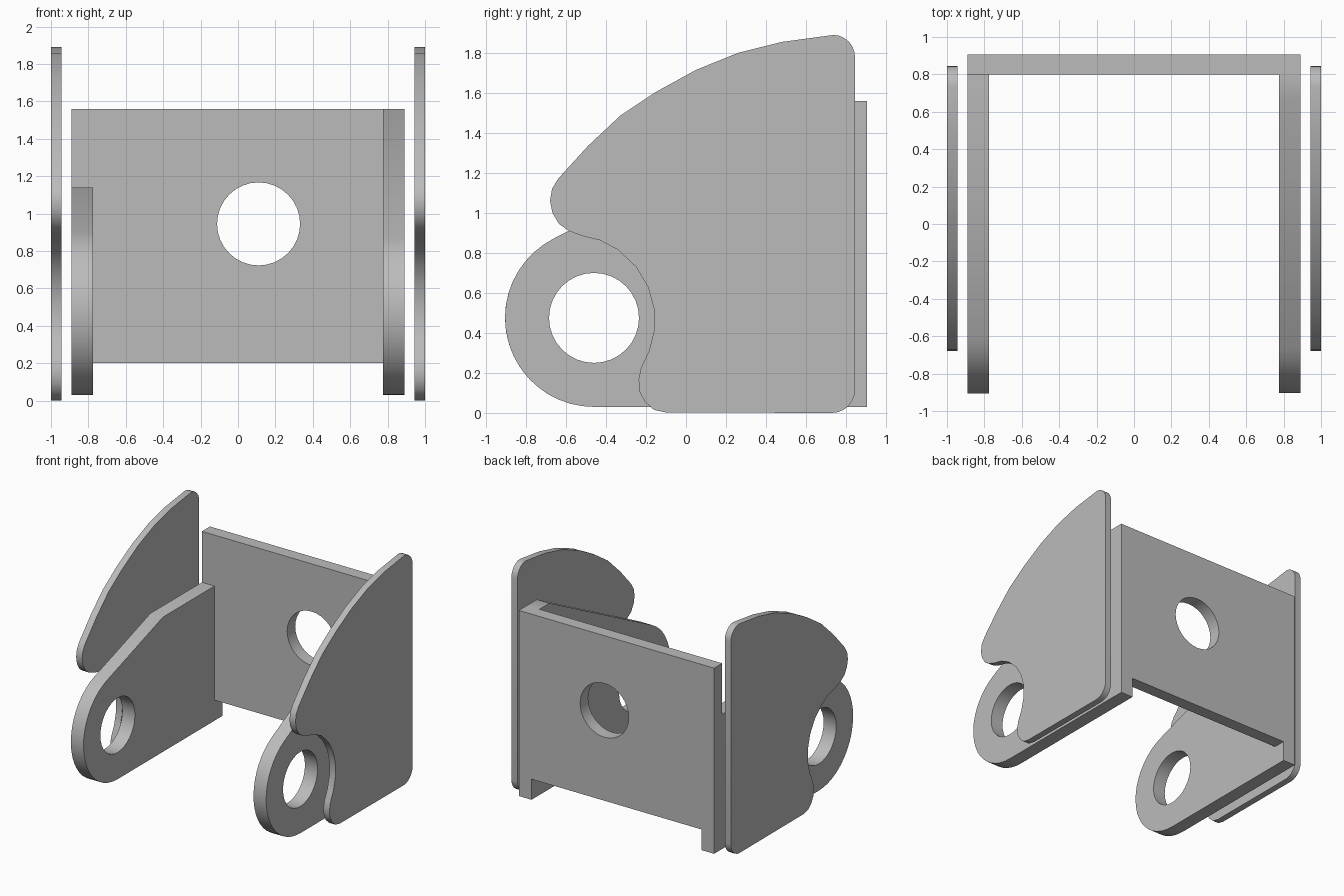
import bpy, bmesh, math
from mathutils import Vector

cube = bpy.data.objects.get("Cube")
if cube:
    bpy.data.objects.remove(cube, do_unlink=True)

# Single grey metal
metal = bpy.data.materials.new("grey_metal")
metal.use_nodes = True
colour = (0.50, 0.50, 0.50, 1)
metal.diffuse_color = colour
metal.node_tree.nodes["Principled BSDF"].inputs["Base Color"].default_value = colour


def arc(cx, cy, r, a0, a1, n):
    """Points along an arc, angles in degrees."""
    return [(cx + r * math.cos(math.radians(a0 + (a1 - a0) * i / n)),
             cy + r * math.sin(math.radians(a0 + (a1 - a0) * i / n))) for i in range(n + 1)]


def circle(cx, cy, r, n=32):
    return arc(cx, cy, r, 0, 360, n)[:-1]


def sheet(name, loops, place, depth):
    """Fill flat loops (outline, then holes) and extrude them by the depth vector."""
    bm = bmesh.new()
    for loop in loops:
        vs = [bm.verts.new(place(u, v)) for u, v in loop]
        for i, v in enumerate(vs):
            bm.edges.new((v, vs[i - 1]))
    bmesh.ops.triangle_fill(bm, edges=bm.edges[:], use_beauty=True)
    ext = bmesh.ops.extrude_face_region(bm, geom=bm.faces[:], use_keep_orig=True)
    bmesh.ops.translate(bm, vec=Vector(depth),
                        verts=[g for g in ext["geom"] if isinstance(g, bmesh.types.BMVert)])
    bmesh.ops.recalc_face_normals(bm, faces=bm.faces[:])
    mesh = bpy.data.meshes.new(name)
    bm.to_mesh(mesh)
    bm.free()
    obj = bpy.data.objects.new(name, mesh)
    bpy.context.collection.objects.link(obj)
    mesh.materials.append(metal)
    bpy.ops.object.select_all(action='DESELECT')
    obj.select_set(True)
    bpy.context.view_layer.objects.active = obj
    bpy.ops.object.shade_smooth_by_angle(angle=math.radians(30))
    return obj


# Outer guard plates: curved top, rounded corners, scooped front
guard = (arc(0.73, 0.115, 0.115, -90, 0, 6)
         + arc(0.735, 1.78, 0.11, 0, 88, 6)
         + [(0.48, 1.855), (0.26, 1.80), (0.05, 1.715), (-0.15, 1.605),
            (-0.33, 1.485), (-0.49, 1.335), (-0.64, 1.17)]
         + [(-0.67, 1.12), (-0.68, 1.06), (-0.668, 1.0), (-0.635, 0.945), (-0.585, 0.91)]
         + [(-0.52, 0.885), (-0.43, 0.863), (-0.34, 0.815), (-0.25, 0.73),
            (-0.19, 0.63), (-0.16, 0.52), (-0.16, 0.41), (-0.185, 0.31), (-0.225, 0.225)]
         + [(-0.237, 0.165), (-0.232, 0.105), (-0.205, 0.055), (-0.16, 0.015), (-0.10, 0.002)])
for side, x in (("left", 0.945), ("right", -1.0)):
    sheet(f"{side}_guard_plate", [guard], lambda u, v, x=x: (x, u, v), (0.055, 0, 0))

# Bracket arms: eye at the front, top edge sloping up from the eye to a flat shoulder
EYE_Y, EYE_Z, EYE_R = -0.46, 0.475, 0.445
for side, x, shoulder, top in (("left", 0.775, 0.67, 1.56), ("right", -0.89, 0.13, 1.14)):
    dy, dz = shoulder - EYE_Y, top - EYE_Z
    tangent = math.degrees(math.atan2(dz, dy) + math.acos(EYE_R / math.hypot(dy, dz)))
    outline = ([(0.80, 0.03), (0.80, top), (shoulder, top)]
               + arc(EYE_Y, EYE_Z, EYE_R, tangent, 270, 20))
    sheet(f"{side}_arm", [outline, circle(EYE_Y, EYE_Z, 0.225)],
          lambda u, v, x=x: (x, u, v), (0.115, 0, 0))

# Back plate with round hole, and a foot below it at each end
back = [(-0.89, 0.03), (-0.775, 0.03), (-0.775, 0.2), (0.775, 0.2),
        (0.775, 0.03), (0.89, 0.03), (0.89, 1.56), (-0.89, 1.56)]
sheet("back_plate", [back, circle(0.11, 0.945, 0.222)],
      lambda u, v: (u, 0.80, v), (0, 0.105, 0))
